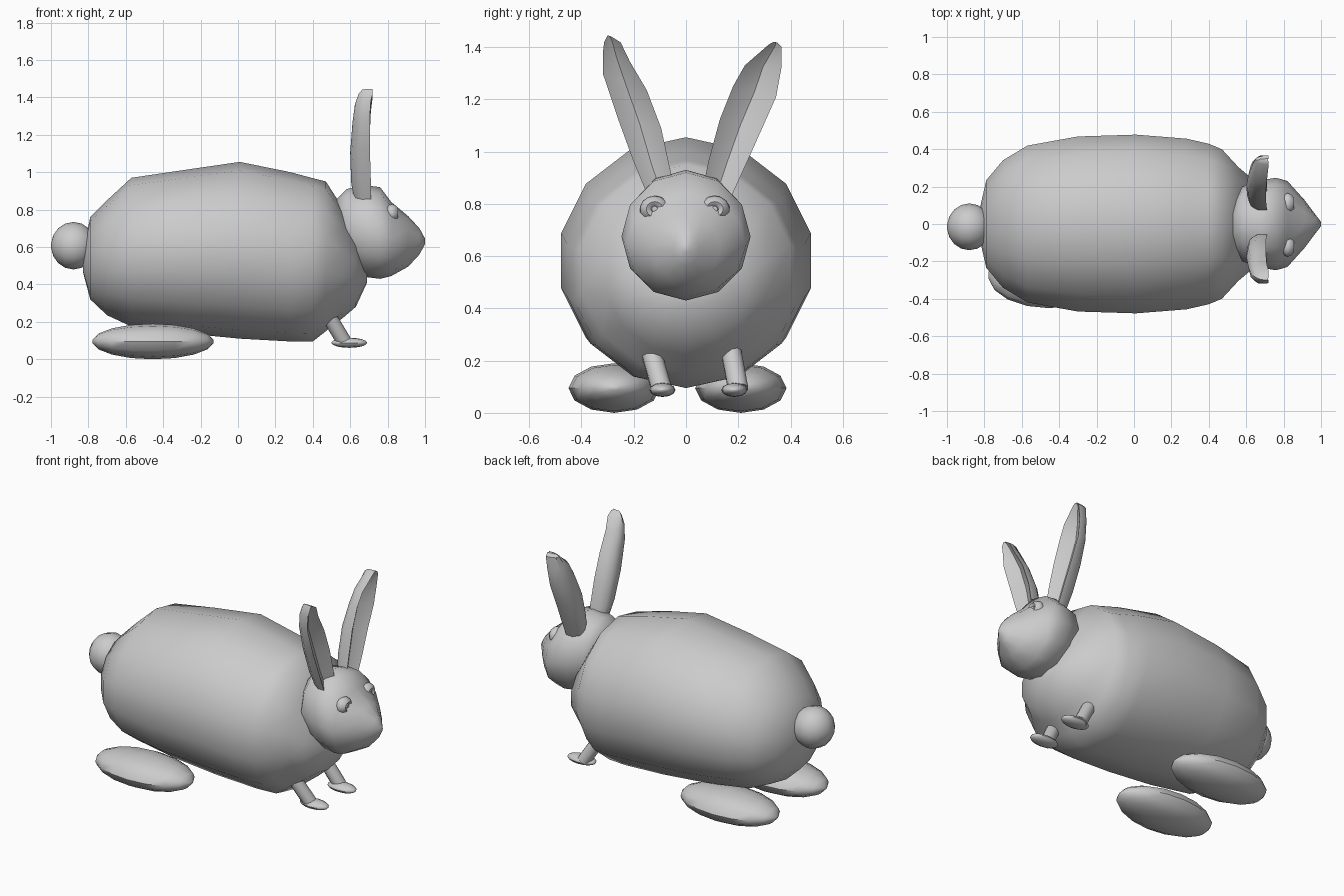
import bpy, bmesh, math
from mathutils import Vector

if "Cube" in bpy.data.objects:
    bpy.data.objects.remove(bpy.data.objects["Cube"])

fur = bpy.data.materials.new("grey_fur")
fur.diffuse_color = (0.6, 0.6, 0.6, 1)
fur.use_nodes = True
fur.node_tree.nodes["Principled BSDF"].inputs["Base Color"].default_value = fur.diffuse_color


def make(name, rings, angle=50):
    """Skin a list of equally long rings and cap both ends."""
    bm = bmesh.new()
    loops = [[bm.verts.new(p) for p in r] for r in rings]
    n = len(loops[0])
    for a, b in zip(loops, loops[1:]):
        for i in range(n):
            j = (i + 1) % n
            bm.faces.new((a[i], a[j], b[j], b[i]))
    bm.faces.new(loops[0][::-1])
    bm.faces.new(loops[-1])
    bmesh.ops.recalc_face_normals(bm, faces=bm.faces)
    me = bpy.data.meshes.new(name)
    bm.to_mesh(me)
    bm.free()
    ob = bpy.data.objects.new(name, me)
    bpy.context.collection.objects.link(ob)
    me.materials.append(fur)
    bpy.ops.object.select_all(action='DESELECT')
    ob.select_set(True)
    bpy.context.view_layer.objects.active = ob
    bpy.ops.object.shade_smooth_by_angle(angle=math.radians(angle))
    return ob


def loft_x(name, stations, segs, y=0.0):
    """Elliptic rings along x: (x, top z, bottom z, half width)."""
    rings = []
    for x, top, bot, w in stations:
        c, h = (top + bot) / 2, (top - bot) / 2
        rings.append([(x, y + w * math.sin(t), c + h * math.cos(t))
                      for t in (2 * math.pi * i / segs for i in range(segs))])
    return make(name, rings)


def ellipsoid(name, centre, radii, segs=12, steps=8):
    cx, cy, cz = centre
    rx, ry, rz = radii
    st = []
    for k in range(steps + 1):
        t = math.pi * (0.03 + 0.94 * k / steps)
        s = math.sin(t)
        st.append((cx - rx * math.cos(t), cz + rz * s, cz - rz * s, ry * s))
    return loft_x(name, st, segs, cy)


# Body and head
loft_x("body", [(-.83, .57, .47, .06), (-.79, .76, .32, .24), (-.70, .85, .235, .35),
                (-.57, .97, .175, .43), (-.3, 1.01, .14, .48), (.01, 1.055, .11, .49),
                (.28, 1.0, .095, .468), (.40, .968, .095, .44), (.47, .95, .15, .41),
                (.56, .81, .22, .31), (.63, .68, .28, .25), (.69, .49, .41, .06)], 14)
loft_x("head", [(.53, .86, .6, .12), (.58, .91, .5, .2), (.68, .93, .44, .235),
                (.76, .92, .43, .247), (.82, .84, .445, .23), (.91, .765, .495, .13),
                (.97, .70, .56, .05), (1.0, .645, .615, .012)], 12)

# Tail and hind feet
ellipsoid("tail", (-.88, -.015, .607), (.12, .125, .127))
for side, y in (("right", -.275), ("left", .21)):
    ellipsoid("hind_foot_" + side, (-.455, y, .095), (.325, .175, .095))

# Front legs with flat paws
for side, top, bottom, paw in (
        ("right", (.48, -.135, .24), (.57, -.093, .09), -.09),
        ("left", (.48, .172, .24), (.57, .2, .09), .185)):
    a, b = Vector(top), Vector(bottom)
    d = (b - a).normalized()
    u = d.cross(Vector((0, 1, 0))).normalized()
    v = d.cross(u)
    make("front_leg_" + side, [[p + .04 * (u * math.cos(t) + v * math.sin(t))
         for t in (math.pi * i / 5 for i in range(10))] for p in (a, b)])
    ellipsoid("front_paw_" + side, (.595, paw, .088), (.095, .05, .027))

# Eyes: turned rounds with a dimpled pupil
for side, y in (("right", -.12), ("left", .11)):
    profile = [(-.045, .01), (-.03, .04), (0, .057), (.02, .05), (.035, .032),
               (.03, .022), (.024, .014), (.03, .011), (.031, .004)]
    loft_x("eye_" + side, [(.82 + x, .78 + r * .9, .78 - r * .9, r)
                           for x, r in profile], 14, y)

# Ears: (inner y, inner z, outer y, outer z) from base to tip
depth = [(.62, .71), (.605, .71), (.6, .705), (.612, .705),
         (.625, .71), (.645, .72), (.665, .72)]
ears = {
    "right": [(-.05, .88, -.15, .84), (-.06, .93, -.2, .96), (-.095, 1.09, -.26, 1.125),
              (-.15, 1.235, -.317, 1.295), (-.215, 1.345, -.318, 1.38),
              (-.25, 1.418, -.313, 1.42), (-.285, 1.44, -.3, 1.445)],
    "left": [(.065, .86, .17, .82), (.085, .96, .22, .93), (.13, 1.125, .285, 1.075),
             (.18, 1.25, .345, 1.21), (.225, 1.33, .365, 1.32),
             (.317, 1.41, .366, 1.40), (.335, 1.42, .35, 1.418)],
}
for side, outline in ears.items():
    rings = []
    for (ya, za, yb, zb), (back, front) in zip(outline, depth):
        dish = .3 * math.hypot(yb - ya, zb - za)
        # hollow front, rounded back
        section = [(0, front), (.25, front - dish * .6), (.5, front - dish),
                   (.75, front - dish * .6), (1, front), (1, back + .05),
                   (.8, back + .012), (.5, back), (.2, back + .012), (0, back + .05)]
        rings.append([(x, ya + (yb - ya) * t, za + (zb - za) * t) for t, x in section])
    make("ear_" + side, rings, 40)
